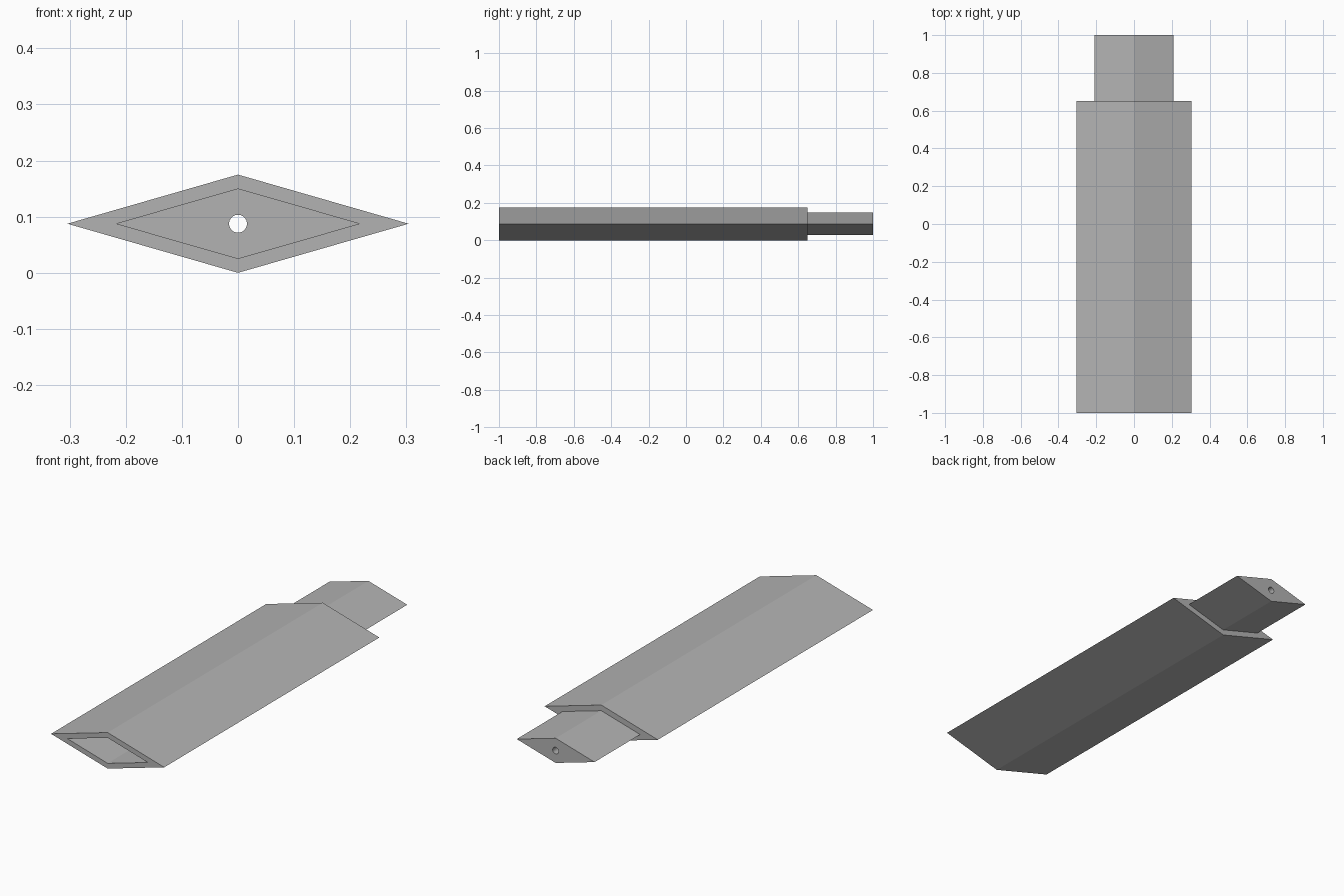
import bpy
import math

cube = bpy.data.objects.get("Cube")
if cube:
    bpy.data.objects.remove(cube, do_unlink=True)

MID_Z = 0.0875       # height of the long axis
SHOULDER_Y = 0.65    # where the wide body steps down to the tenon
SOCKET_DEPTH = 0.36

grey = bpy.data.materials.new("plain_grey")
grey.use_nodes = True
colour = (0.45, 0.45, 0.45, 1)
grey.diffuse_color = colour
grey.node_tree.nodes["Principled BSDF"].inputs["Base Color"].default_value = colour


def prism(name, sides, half_w, half_h, y0, y1):
    """Prism along y with a vertex on the left, right, top and bottom."""
    bpy.ops.mesh.primitive_cylinder_add(vertices=sides, radius=1, depth=1)
    ob = bpy.context.object
    ob.name = ob.data.name = name
    length, centre = y1 - y0, (y0 + y1) / 2
    for v in ob.data.vertices:
        x, y, z = v.co
        v.co = (x * half_w, centre - z * length, MID_Z + y * half_h)
    ob.data.materials.append(grey)
    return ob


def combine(target, other, operation):
    mod = target.modifiers.new(other.name, "BOOLEAN")
    mod.operation, mod.object, mod.solver = operation, other, "EXACT"
    bpy.context.view_layer.objects.active = target
    bpy.ops.object.modifier_apply(modifier=mod.name)
    bpy.data.objects.remove(other, do_unlink=True)


# Wide diamond body with a narrower tenon at the back
body = prism("diamond_connector", 4, 0.304, 0.0875, -1, SHOULDER_Y)
combine(body, prism("tenon", 4, 0.209, 0.06, SHOULDER_Y - 0.1, 1), "UNION")

# Matching socket at the front, and a bore along the whole axis
combine(body, prism("socket", 4, 0.216, 0.062, -1.1, SOCKET_DEPTH - 1), "DIFFERENCE")
combine(body, prism("bore", 32, 0.016, 0.016, -1.2, 1.2), "DIFFERENCE")

# Smooth the bore, keep the diamond edges crisp
bpy.ops.object.select_all(action="DESELECT")
body.select_set(True)
bpy.context.view_layer.objects.active = body
bpy.ops.object.shade_smooth_by_angle(angle=math.radians(20))
